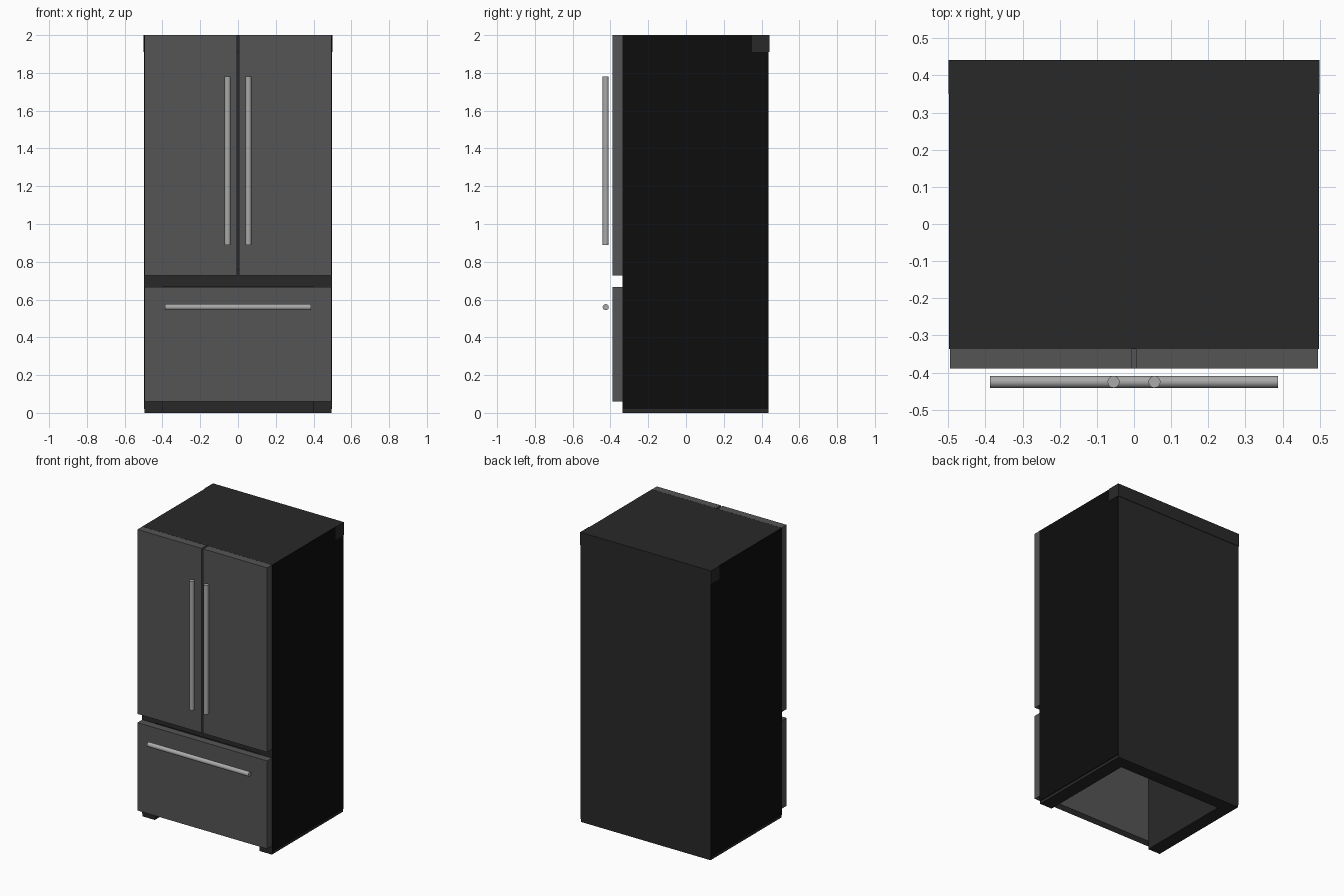
import bpy
import math

if "Cube" in bpy.data.objects:
    bpy.data.objects.remove(bpy.data.objects["Cube"])


def material(name, v):
    m = bpy.data.materials.new(name)
    m.diffuse_color = (v, v, v, 1)
    m.use_nodes = True
    m.node_tree.nodes["Principled BSDF"].inputs["Base Color"].default_value = m.diffuse_color
    return m


DOOR = material("door_grey", 0.09)
BODY = material("body_dark", 0.022)
SKIN = material("side_black", 0.004)
METAL = material("handle_metal", 0.40)


def box(name, x, y, z, mat):
    """Box from (min, max) ranges on each axis."""
    bpy.ops.mesh.primitive_cube_add(size=1, location=[sum(r) / 2 for r in (x, y, z)])
    o = bpy.context.object
    o.name = name
    o.scale = [r[1] - r[0] for r in (x, y, z)]
    bpy.ops.object.transform_apply(location=False, rotation=False, scale=True)
    o.data.materials.append(mat)
    return o


def bar(name, loc, length, rot, mat):
    """Round handle bar."""
    bpy.ops.mesh.primitive_cylinder_add(vertices=32, radius=0.016, depth=length,
                                        location=loc, rotation=rot)
    o = bpy.context.object
    o.name = name
    o.data.materials.append(mat)
    bpy.ops.object.shade_smooth_by_angle()
    return o


FRONT, BACK = -0.336, 0.441

# Mirrored parts: side walls, outer skins, upper doors, upright handles
for side, s in (("left", -1), ("right", 1)):
    def span(a, b):
        return tuple(sorted((s * a, s * b)))
    box(side + "_side_wall", span(0.40, 0.494), (FRONT, BACK - 0.003), (0, 1.998), BODY)
    box(side + "_side_skin", span(0.494, 0.498), (FRONT - 0.001, BACK - 0.003), (0.02, 1.998), SKIN)
    box(side + "_door", span(0.006, 0.495), (-0.389, -0.337), (0.727, 2.0), DOOR)
    bar(side + "_door_handle", (s * 0.055, -0.425, 1.335), 0.89, (0, 0, 0), METAL)

# Cabinet shell, open at the front and underneath
box("back_wall", (-0.40, 0.40), (0.35, BACK - 0.003), (0, 1.91), BODY)
box("top_panel", (-0.496, 0.496), (FRONT, 0.35), (1.91, 2.0), BODY)
box("top_rear_rail", (-0.5, 0.5), (0.35, BACK), (1.91, 2.0), BODY)
box("middle_divider", (-0.40, 0.40), (FRONT, 0.35), (0.67, 0.76), BODY)

# Freezer drawer and its handle
box("drawer_front", (-0.495, 0.495), (-0.389, -0.337), (0.06, 0.667), DOOR)
bar("drawer_handle", (0, -0.425, 0.56), 0.775, (0, math.pi / 2, 0), METAL)
